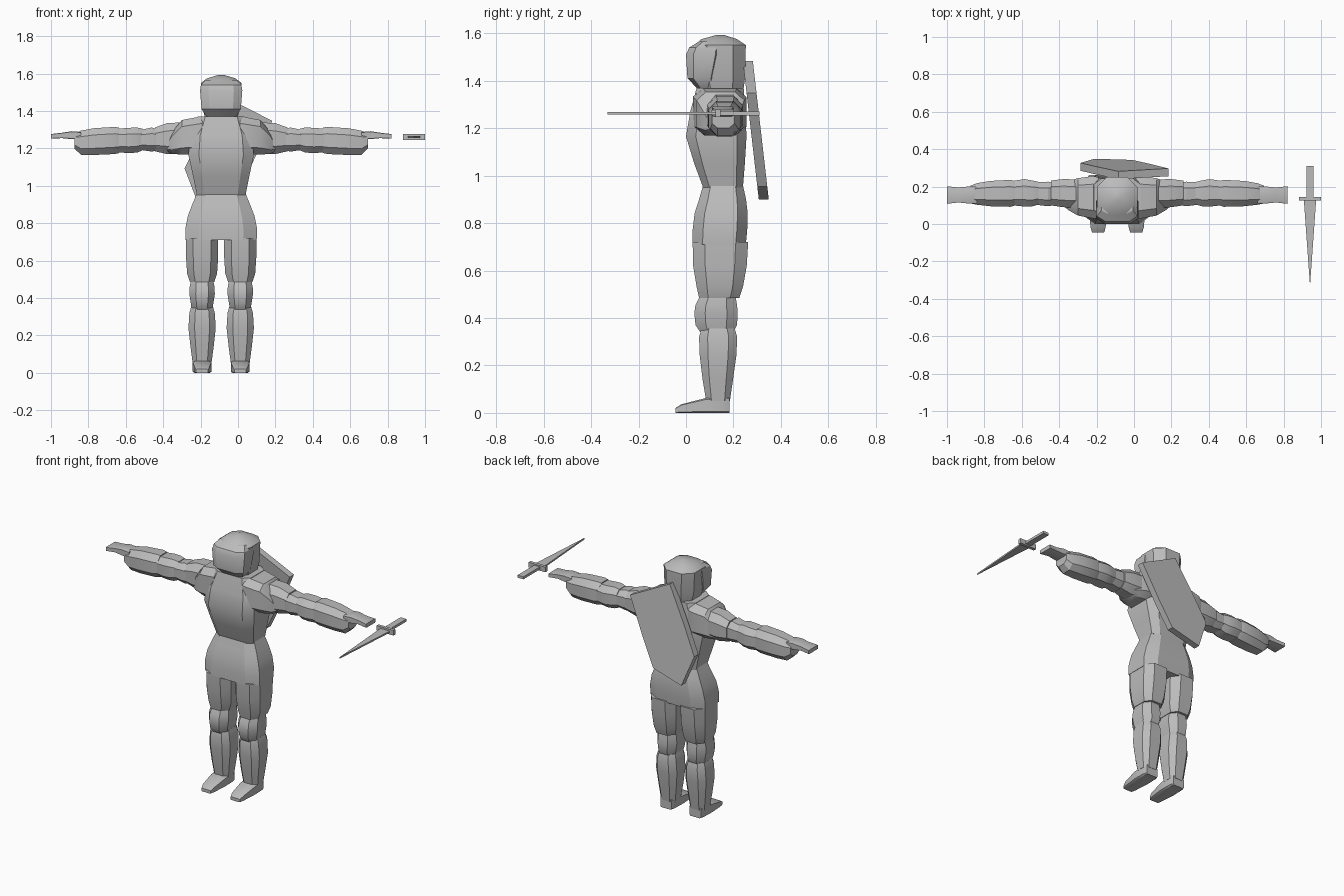
import bpy, math
from mathutils import Vector

CX = -0.09   # body centre line

steel = bpy.data.materials.new("steel grey")
steel.diffuse_color = (0.5, 0.5, 0.5, 1)


def make(name, verts, faces):
    me = bpy.data.meshes.new(name)
    me.from_pydata(verts, [], faces)
    me.materials.append(steel)
    ob = bpy.data.objects.new(name, me)
    bpy.context.collection.objects.link(ob)
    # consistent outward normals
    import bmesh
    bm = bmesh.new()
    bm.from_mesh(me)
    bmesh.ops.recalc_face_normals(bm, faces=bm.faces)
    bm.to_mesh(me)
    bm.free()
    return ob


def loft(name, rings, place, k=0.5):
    """Eight-sided tube through rings of (t, u0, u1, v0, v1); place maps (t, u, v) to a point."""
    verts, faces = [], []
    corners = [(k, -1), (1, -k), (1, k), (k, 1), (-k, 1), (-1, k), (-1, -k), (-k, -1)]
    for t, u0, u1, v0, v1 in rings:
        for a, b in corners:
            verts.append(place(t, (u0 + u1 + a * (u1 - u0)) / 2, (v0 + v1 + b * (v1 - v0)) / 2))
    for r in range(len(rings) - 1):
        for i in range(8):
            j = (i + 1) % 8
            faces.append((r * 8 + i, r * 8 + j, r * 8 + 8 + j, r * 8 + 8 + i))
    n = len(verts)
    faces += [tuple(range(8)), tuple(range(n - 8, n))]
    return make(name, verts, faces)


def prism(name, outline, place, d0, d1):
    """Extrude a 2D outline between depths d0 and d1."""
    n = len(outline)
    verts = [place(u, v, d) for d in (d0, d1) for u, v in outline]
    faces = [tuple(range(n)), tuple(range(n, 2 * n))]
    faces += [(i, (i + 1) % n, (i + 1) % n + n, i + n) for i in range(n)]
    return make(name, verts, faces)


# Rings along z, with half-width w: (z, w, y0, y1)
def upright(name, rings, k=0.5, x=CX):
    return loft(name, [(z, -w, w, y0, y1) for z, w, y0, y1 in rings],
                lambda t, u, v: (x + u, v, t), k)


# Breastplate and skirt
upright("breastplate", [(0.95, 0.13, 0.072, 0.24), (1.05, 0.15, 0.035, 0.248),
                        (1.165, 0.175, 0.0, 0.255), (1.27, 0.165, 0.018, 0.25),
                        (1.37, 0.125, 0.045, 0.243)], 0.68)
upright("skirt", [(0.71, 0.19, 0.027, 0.252), (0.77, 0.192, 0.028, 0.258),
                  (0.84, 0.178, 0.036, 0.26), (0.90, 0.155, 0.055, 0.253),
                  (0.96, 0.13, 0.072, 0.24)], 0.62)

# Helmet with domed top, and visor
upright("helmet", [(1.36, 0.085, 0.06, 0.242), (1.42, 0.102, 0.04, 0.25),
                   (1.55, 0.108, 0.035, 0.252), (1.575, 0.075, 0.065, 0.215),
                   (1.593, 0.015, 0.13, 0.16)], 0.5)
upright("visor", [(1.37, 0.078, 0.045, 0.12), (1.41, 0.105, 0.006, 0.13),
                  (1.51, 0.113, 0.0, 0.155), (1.54, 0.108, 0.014, 0.155),
                  (1.565, 0.085, 0.055, 0.14)], 0.6)

for side, s in (("left", 1), ("right", -1)):
    # Arm parts run outward: (distance from centre line, y0, y1, z0, z1)
    def outward(t, u, v, s=s):
        return (CX + s * t, u, v)

    loft(side + "_shoulder", [(0.10, 0.03, 0.25, 1.18, 1.37), (0.13, 0.03, 0.256, 1.17, 1.367),
                              (0.21, 0.045, 0.245, 1.168, 1.352), (0.262, 0.075, 0.228, 1.17, 1.29),
                              (0.29, 0.1, 0.215, 1.185, 1.23)], outward, 0.62)
    loft(side + "_upper_arm", [(0.20, 0.085, 0.238, 1.175, 1.34), (0.29, 0.09, 0.24, 1.17, 1.335),
                               (0.355, 0.1, 0.232, 1.185, 1.312)], outward)
    loft(side + "_arm_band", [(0.34, 0.1, 0.225, 1.19, 1.30), (0.37, 0.095, 0.226, 1.183, 1.312),
                              (0.45, 0.105, 0.222, 1.195, 1.295)], outward)
    loft(side + "_elbow_guard", [(0.42, 0.105, 0.225, 1.19, 1.305), (0.45, 0.095, 0.232, 1.178, 1.312),
                                 (0.495, 0.093, 0.24, 1.175, 1.31), (0.56, 0.1, 0.23, 1.18, 1.305)], outward)
    loft(side + "_forearm", [(0.545, 0.1, 0.228, 1.175, 1.312), (0.57, 0.092, 0.236, 1.17, 1.315),
                             (0.68, 0.095, 0.23, 1.165, 1.308), (0.75, 0.103, 0.218, 1.166, 1.295),
                             (0.785, 0.11, 0.205, 1.20, 1.28)], outward)
    loft(side + "_hand", [(0.75, 0.11, 0.2, 1.25, 1.288), (0.80, 0.11, 0.2, 1.25, 1.292),
                          (0.85, 0.115, 0.195, 1.255, 1.284), (0.91, 0.108, 0.202, 1.252, 1.277)],
         outward, 0.85)

    # Leg parts
    lx = CX + s * 0.102
    upright(side + "_thigh", [(0.485, 0.065, 0.055, 0.225), (0.53, 0.08, 0.045, 0.24),
                              (0.62, 0.086, 0.03, 0.256), (0.72, 0.086, 0.028, 0.262)], 0.55, lx)
    upright(side + "_knee_guard", [(0.34, 0.055, 0.06, 0.2), (0.37, 0.06, 0.04, 0.215),
                                   (0.42, 0.068, 0.035, 0.218), (0.455, 0.067, 0.04, 0.215),
                                   (0.495, 0.06, 0.06, 0.208)], 0.5, lx)
    upright(side + "_shin", [(0.05, 0.05, 0.085, 0.185), (0.14, 0.062, 0.07, 0.198),
                             (0.24, 0.073, 0.058, 0.212), (0.32, 0.068, 0.055, 0.216),
                             (0.355, 0.058, 0.065, 0.205)], 0.55, lx)
    loft(side + "_foot", [(-0.045, -0.032, 0.032, 0.0, 0.02), (-0.02, -0.04, 0.04, 0.0, 0.036),
                          (0.08, -0.05, 0.05, 0.0, 0.062), (0.16, -0.048, 0.048, 0.0, 0.068),
                          (0.183, -0.04, 0.04, 0.0, 0.066)],
         lambda t, u, v, lx=lx: (lx + u, t, v), 0.8)

# Shield slung diagonally on the back, leaning out towards its lower tip
ACROSS, DOWN = Vector((0.89, -0.45)), Vector((-0.45, -0.89))


def on_back(u, v, d):
    p = Vector((0.05, 1.415)) + ACROSS * u + DOWN * v
    return (p.x, 0.24 + (1.48 - p.y) * 0.115 + d, p.y)


prism("shield", [(-0.15, 0), (0.15, 0), (0.157, 0.25), (0.155, 0.44), (0, 0.58),
                 (-0.155, 0.44), (-0.157, 0.25)], on_back, 0.0, 0.042)


# Sword floating beside the left hand, point forward
def flat(u, v, d):
    return (0.941 + u, v, 1.262 + d)


prism("sword_blade", [(-0.033, 0.13), (0, -0.33), (0.033, 0.13)], flat, -0.005, 0.005)
prism("sword_guard", [(-0.059, 0.125), (0.059, 0.125), (0.059, 0.145), (-0.059, 0.145)],
      flat, -0.016, 0.016)
prism("sword_grip", [(-0.02, 0.14), (0.02, 0.14), (0.02, 0.31), (-0.02, 0.31)], flat, -0.008, 0.008)

# Smooth shading with sharp creases kept
bpy.ops.object.select_all(action='SELECT')
bpy.context.view_layer.objects.active = bpy.data.objects["breastplate"]
bpy.ops.object.shade_smooth_by_angle(angle=math.radians(30))
